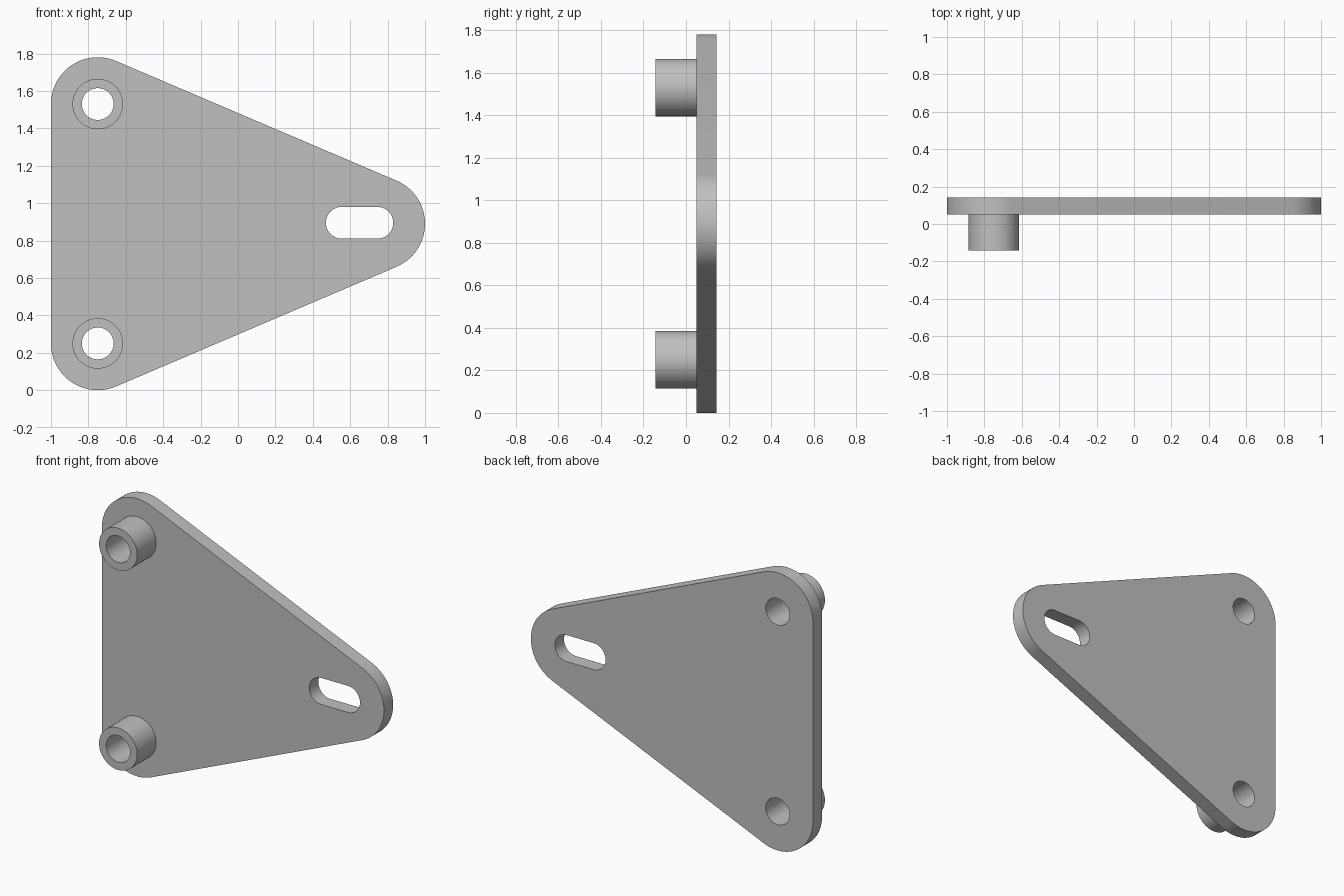
import bpy
import bmesh
from math import sin, cos, pi, atan2
from mathutils import Vector

cube = bpy.data.objects.get("Cube")
if cube:
    bpy.data.objects.remove(cube, do_unlink=True)

# Main dimensions
PLATE_FRONT, PLATE_BACK, BOSS_FRONT = 0.05, 0.143, -0.143
CORNER_R, BOSS_R, HOLE_R = 0.25, 0.135, 0.085
LOW, HIGH, TIP = Vector((-0.75, 0.25)), Vector((-0.75, 1.53)), Vector((0.75, 0.89))
SLOT_ENDS = [Vector((0.555, 0.895)), Vector((0.745, 0.895))]

steel = bpy.data.materials.new("grey steel")
steel.use_nodes = True
GREY = (0.53, 0.53, 0.53, 1)
steel.diffuse_color = GREY
steel.node_tree.nodes["Principled BSDF"].inputs["Base Color"].default_value = GREY


def circle(centre, radius, count=64):
    return [centre + radius * Vector((cos(2 * pi * i / count), sin(2 * pi * i / count)))
            for i in range(count)]


def rounded_hull(centres, radius, steps=28):
    """Outline of a belt around circles listed counter-clockwise."""
    points = []
    n = len(centres)
    for i, c in enumerate(centres):
        before, after = c - centres[i - 1], centres[(i + 1) % n] - c
        start = atan2(before.y, before.x) - pi / 2
        turn = (atan2(after.y, after.x) - pi / 2 - start) % (2 * pi)
        points += [c + radius * Vector((cos(start + turn * k / steps), sin(start + turn * k / steps)))
                   for k in range(steps + 1)]
    return points


def extruded_part(name, loops, y_front, y_back):
    """Fill an outline with holes in the xz plane and extrude it along y."""
    bm = bmesh.new()
    edges = []
    for loop in loops:
        verts = [bm.verts.new((p.x, y_front, p.y)) for p in loop]
        edges += [bm.edges.new((v, verts[i - 1])) for i, v in enumerate(verts)]
    bmesh.ops.triangle_fill(bm, edges=edges, use_beauty=True, normal=(0, -1, 0))
    result = bmesh.ops.extrude_face_region(bm, geom=bm.faces[:], use_keep_orig=True)
    moved = [g for g in result["geom"] if isinstance(g, bmesh.types.BMVert)]
    bmesh.ops.translate(bm, verts=moved, vec=(0, y_back - y_front, 0))
    bmesh.ops.recalc_face_normals(bm, faces=bm.faces[:])
    mesh = bpy.data.meshes.new(name)
    bm.to_mesh(mesh)
    bm.free()
    mesh.materials.append(steel)
    obj = bpy.data.objects.new(name, mesh)
    bpy.context.collection.objects.link(obj)
    bpy.ops.object.select_all(action="DESELECT")
    obj.select_set(True)
    bpy.context.view_layer.objects.active = obj
    bpy.ops.object.shade_smooth_by_angle(angle=pi / 6)
    return obj


# Triangular plate with two round holes and a slot
extruded_part("mounting_plate",
              [rounded_hull([LOW, TIP, HIGH], CORNER_R),
               circle(LOW, HOLE_R), circle(HIGH, HOLE_R),
               rounded_hull(SLOT_ENDS, HOLE_R)],
              PLATE_FRONT, PLATE_BACK)

# Hollow spacers standing on the front of the plate
for name, centre in (("lower_spacer", LOW), ("upper_spacer", HIGH)):
    extruded_part(name, [circle(centre, BOSS_R), circle(centre, HOLE_R)],
                  BOSS_FRONT, PLATE_FRONT)
